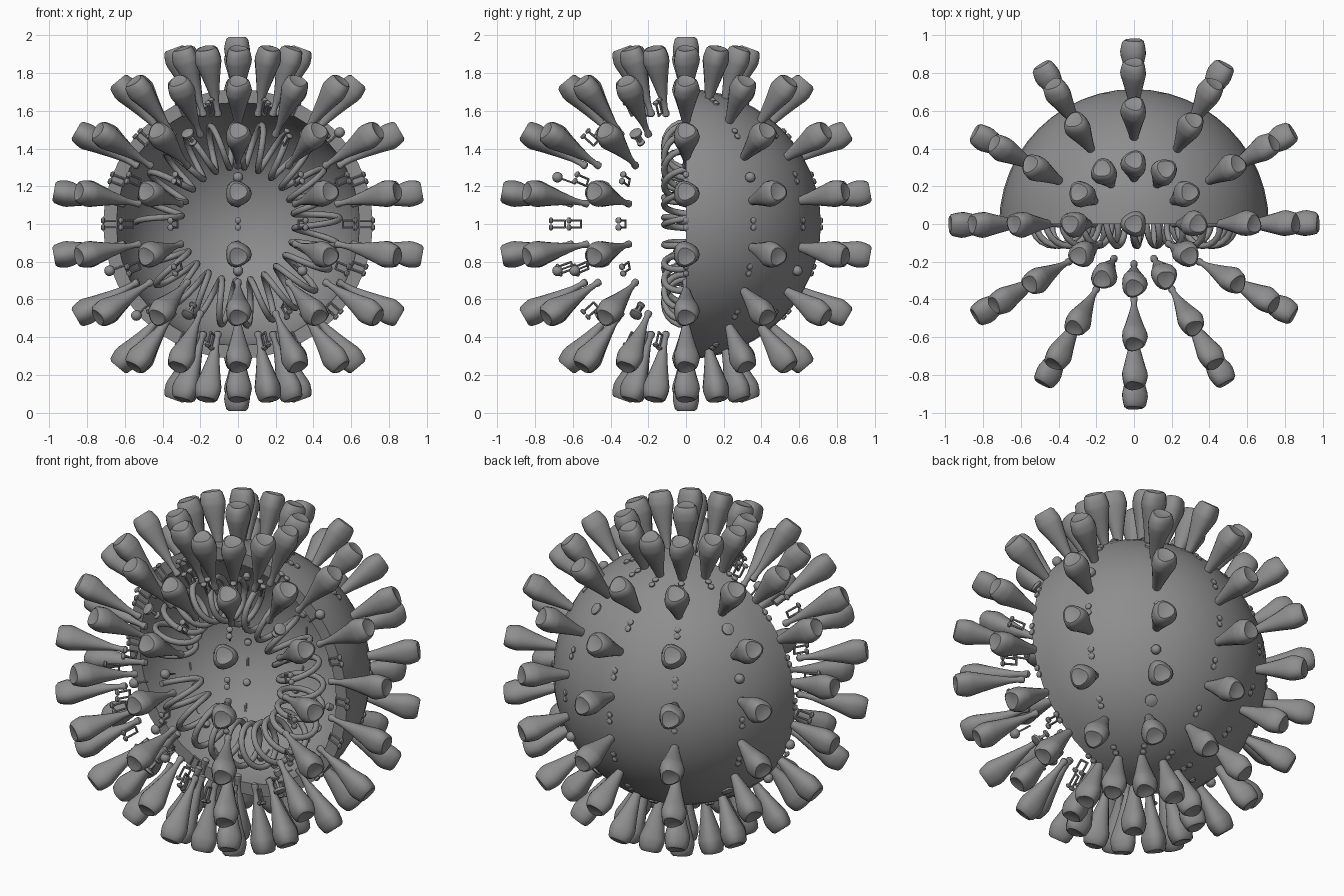
import bpy, bmesh, math
from mathutils import Vector, Matrix

if "Cube" in bpy.data.objects:
    bpy.data.objects.remove(bpy.data.objects["Cube"])
C = Vector((0, 0, 1))
GREY = bpy.data.materials.new("dark_grey")
GREY.diffuse_color = (0.27, 0.27, 0.27, 1)
GREY.use_nodes = True
GREY.node_tree.nodes["Principled BSDF"].inputs["Base Color"].default_value = GREY.diffuse_color


def finish(bm, name, angle=40):
    bmesh.ops.recalc_face_normals(bm, faces=bm.faces)
    me = bpy.data.meshes.new(name)
    bm.to_mesh(me)
    bm.free()
    for p in me.polygons:
        p.use_smooth = True
    me.set_sharp_from_angle(angle=math.radians(angle))
    me.materials.append(GREY)
    return me


def add(name, data, mat=None):
    o = bpy.data.objects.new(name, data)
    bpy.context.collection.objects.link(o)
    if mat:
        o.matrix_world = mat
    return o


def lathe(bm, profile, n, offset=(0, 0)):
    # profile: (radius, height, three-lobe amount)
    rings = []
    for r, z, lobe in profile:
        ring = []
        for i in range(n):
            a = 2 * math.pi * i / n
            rr = r * (1 + lobe * math.cos(3 * a))
            ring.append(bm.verts.new((offset[0] + rr * math.cos(a), offset[1] + rr * math.sin(a), z)))
        rings.append(ring)
    for a, b in zip(rings, rings[1:]):
        for i in range(n):
            j = (i + 1) % n
            bm.faces.new((a[i], a[j], b[j], b[i]))
    bm.faces.new(rings[0])
    bm.faces.new(rings[-1])


def ball(bm, r, pos):
    bmesh.ops.create_uvsphere(bm, u_segments=10, v_segments=7, radius=r, matrix=Matrix.Translation(pos))


def radial(lat, lon):
    a, b = math.radians(lat), math.radians(lon)
    d = Vector((math.cos(a) * math.cos(b), math.cos(a) * math.sin(b), math.sin(a)))
    return Matrix.Translation(C) @ d.to_track_quat('Z', 'Y').to_matrix().to_4x4()


# back half of the hollow envelope
bm = bmesh.new()
N, M = 40, 12


def dome(r):
    rows = []
    for k in range(M):
        t = math.pi / 2 * k / M
        rows.append([bm.verts.new((r * math.cos(t) * math.cos(2 * math.pi * i / N), r * math.sin(t),
                                   1 + r * math.cos(t) * math.sin(2 * math.pi * i / N))) for i in range(N)])
    tip = bm.verts.new((0, r, 1))
    for i in range(N):
        j = (i + 1) % N
        for a, b in zip(rows, rows[1:]):
            bm.faces.new((a[i], a[j], b[j], b[i]))
        bm.faces.new((rows[-1][i], rows[-1][j], tip))
    return rows[0]


outer, inner = dome(0.715), dome(0.645)
for i in range(N):
    j = (i + 1) % N
    bm.faces.new((outer[i], outer[j], inner[j], inner[i]))
add("envelope_half", finish(bm, "envelope_half"))

# spike: thin stem with a foot knob and a conical, softly three-lobed head
bm = bmesh.new()
lathe(bm, [(0.008, 0.605, 0), (0.019, 0.612, 0), (0.02, 0.628, 0), (0.015, 0.645, 0), (0.018, 0.69, 0),
           (0.034, 0.77, .03), (0.052, 0.85, .05), (0.067, 0.91, .07), (0.068, 0.93, .08),
           (0.064, 0.955, .08), (0.058, 0.98, .08), (0.046, 0.991, .08), (0.02, 0.985, 0)], 18)
spike = finish(bm, "spike", 35)
for lat in range(-70, 71, 20):
    for k in range(12):
        add("spike", spike, radial(lat, 30 * k))
for lat in (-90, 90):
    add("spike", spike, radial(lat, 0))

# membrane dimer: two slim legs joined by a bridge, with small heads
bm = bmesh.new()
for s in (-0.019, 0.019):
    lathe(bm, [(0.006, 0.64, 0), (0.006, 0.71, 0)], 8, (0, s))
    lathe(bm, [(0.01, 0.706, 0), (0.017, 0.711, 0), (0.017, 0.72, 0), (0.008, 0.727, 0)], 10, (0, s))
bmesh.ops.create_cone(bm, cap_ends=True, segments=8, radius1=0.006, radius2=0.006, depth=0.044,
                      matrix=Matrix.Translation((0, 0, 0.642)) @ Matrix.Rotation(math.pi / 2, 4, 'X'))
dimer = finish(bm, "membrane_dimer")

# globular protein: ball on a thread
bm = bmesh.new()
ball(bm, 0.028, (0, 0, 0.725))
lathe(bm, [(0.005, 0.63, 0), (0.005, 0.71, 0)], 8)
globe = finish(bm, "globular_protein")

# channel protein: flat cap on a short stalk
bm = bmesh.new()
lathe(bm, [(0.022, 0.64, 0), (0.022, 0.648, 0), (0.008, 0.655, 0), (0.008, 0.7, 0),
           (0.034, 0.708, 0), (0.034, 0.722, 0), (0.015, 0.728, 0)], 12)
channel = finish(bm, "channel_protein")

# small proteins between the spike rows
for k in range(12):
    for lat in (-65, -42, -20, 0, 20, 42, 65):
        me = dimer
        if (lat == 20 and k % 4 == 1) or (lat == -20 and k % 4 == 2) or (lat, k) in ((42, 0), (-42, 6)):
            me = globe
        elif abs(lat) == 42 and k % 3 == 2:
            me = channel
        add(me.name, me, radial(lat, 30 * k))
add("globular_protein", globe, radial(-20, 270))

# coiled strand wound around a ring, with a gap on the left
turns, per = 23, 20
cu = bpy.data.curves.new("coiled_strand", 'CURVE')
cu.dimensions = '3D'
cu.bevel_depth = 0.017
cu.bevel_resolution = 2
cu.use_fill_caps = True
cu.materials.append(GREY)
sp = cu.splines.new('POLY')
n = turns * per
sp.points.add(n)
for i in range(n + 1):
    a = math.radians(-158 + 337 * i / n)
    t = 2 * math.pi * turns * i / n
    r = 0.42 + 0.12 * math.cos(t)
    sp.points[i].co = (r * math.cos(a), -0.003 + 0.113 * math.sin(t), 1 + r * math.sin(a), 1)
sp.use_smooth = True
add("coiled_strand", cu)
